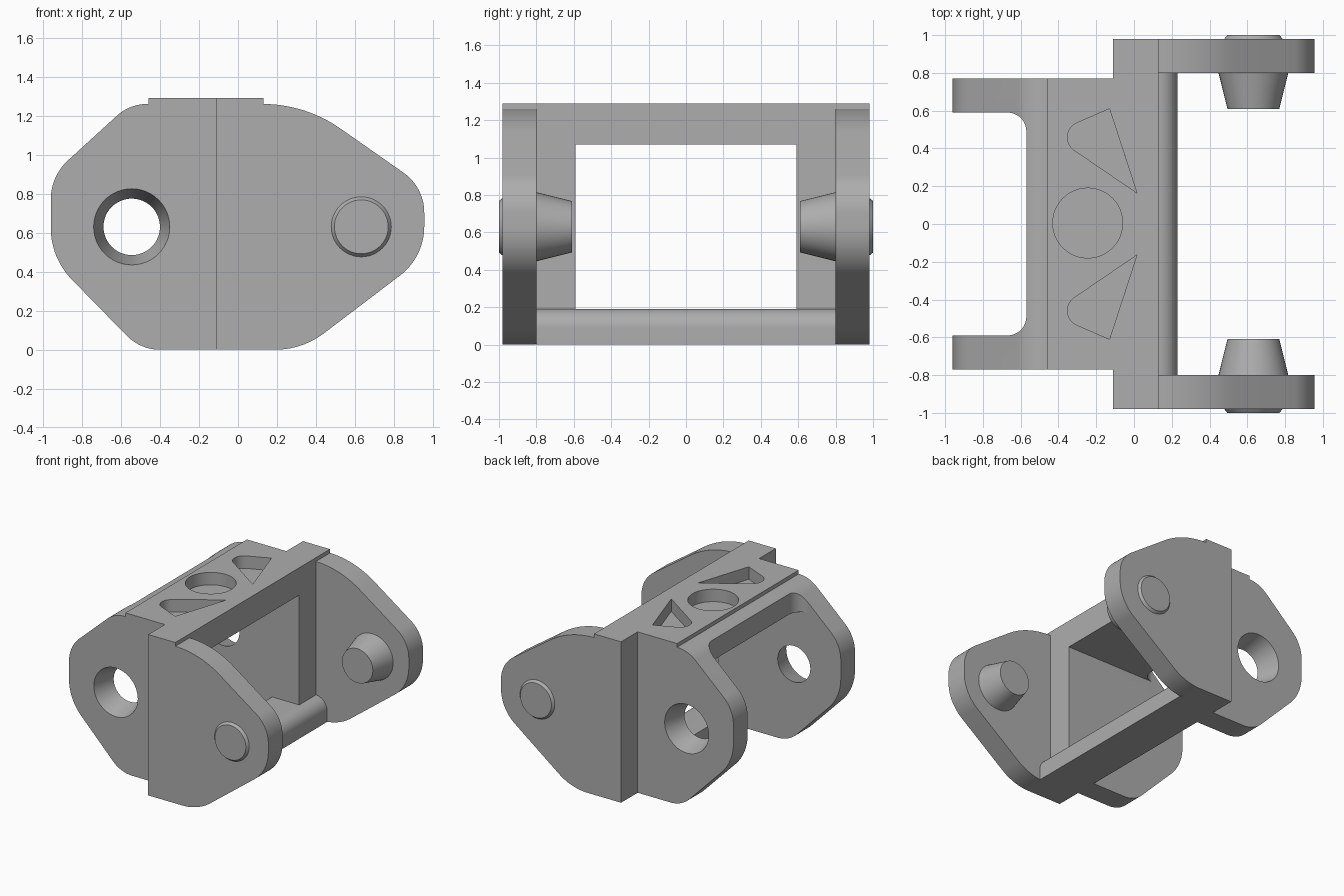
import bpy, bmesh, math
from mathutils import Vector, Matrix

cube = bpy.data.objects.get("Cube")
if cube:
    bpy.data.objects.remove(cube, do_unlink=True)

grey = bpy.data.materials.new("plain grey")
grey.use_nodes = True
tone = (0.42, 0.42, 0.42, 1)
grey.diffuse_color = tone
grey.node_tree.nodes["Principled BSDF"].inputs["Base Color"].default_value = tone


def finish(name, bm):
    bmesh.ops.recalc_face_normals(bm, faces=bm.faces)
    mesh = bpy.data.meshes.new(name)
    bm.to_mesh(mesh)
    bm.free()
    mesh.materials.append(grey)
    obj = bpy.data.objects.new(name, mesh)
    bpy.context.collection.objects.link(obj)
    return obj


def rounded(corners, steps=14):
    """Outline from (a, b, tangent length) corners; a zero length stays sharp."""
    pts = []
    for i, (a, b, t) in enumerate(corners):
        c = Vector((a, b))
        if not t:
            pts.append(c)
            continue
        d0 = (Vector(corners[i - 1][:2]) - c).normalized()
        d1 = (Vector(corners[(i + 1) % len(corners)][:2]) - c).normalized()
        w = math.sin(d0.angle(d1) / 2)
        for k in range(steps + 1):
            u = k / steps
            k0, k1, k2 = (1 - u) ** 2, 2 * w * u * (1 - u), u * u
            pts.append(((c + d0 * t) * k0 + c * k1 + (c + d1 * t) * k2) / (k0 + k1 + k2))
    return pts


def prism(name, corners, lo, hi, axis="y"):
    """Extrude an outline along y (outline in x, z) or along z (outline in x, y)."""
    bm = bmesh.new()
    place = (lambda p, h: (p.x, h, p.y)) if axis == "y" else (lambda p, h: (p.x, p.y, h))
    pts = rounded(corners)
    ends = [[bm.verts.new(place(p, h)) for p in pts] for h in (lo, hi)]
    for ring in ends:
        bm.faces.new(ring)
    for i in range(len(pts)):
        bm.faces.new((ends[0][i - 1], ends[0][i], ends[1][i], ends[1][i - 1]))
    return finish(name, bm)


def box(name, x0, x1, y0, y1, z0, z1):
    return prism(name, [(x0, z0, 0), (x1, z0, 0), (x1, z1, 0), (x0, z1, 0)], y0, y1)


def cone(name, side, x, z, y0, y1, r0, r1):
    """Tapered round along y, mirrored by side."""
    bm = bmesh.new()
    bmesh.ops.create_cone(bm, cap_ends=True, segments=48, radius1=r0, radius2=r1, depth=y1 - y0)
    turn = Matrix.Rotation(-side * math.pi / 2, 4, "X")
    bm.transform(Matrix.Translation((x, side * (y0 + y1) / 2, z)) @ turn)
    return finish(name, bm)


def combine(target, other, operation):
    mod = target.modifiers.new(operation, "BOOLEAN")
    mod.operation, mod.solver, mod.object = operation, "EXACT", other
    bpy.context.view_layer.objects.active = target
    bpy.ops.object.modifier_apply(modifier=mod.name)
    bpy.data.objects.remove(other, do_unlink=True)


def smooth(obj):
    bpy.ops.object.select_all(action="DESELECT")
    obj.select_set(True)
    bpy.context.view_layer.objects.active = obj
    bpy.ops.object.shade_smooth_by_angle(angle=math.radians(25))


# Rear arms and top beam start as one solid
body = prism("bracket_body", [
    (0.05, 0, 0), (0.05, 1.26, 0), (-0.555, 1.26, 0.09), (-0.96, 0.89, 0.12),
    (-0.96, 0.47, 0.155), (-0.5, 0, 0.1)], -0.77, 0.77)

# Upright frame and raised top slab
combine(body, box("frame", -0.11, 0.13, -0.98, 0.98, 0, 1.29), "UNION")
combine(body, box("top_slab", -0.46, 0.05, -0.77, 0.77, 1.2, 1.29), "UNION")

# Front side plates
for s in (-1, 1):
    plate = prism("side_plate", [
        (-0.11, 0, 0), (0.33, 0, 0.14), (0.955, 0.475, 0.156), (0.955, 0.833, 0.13),
        (0.345, 1.26, 0.22), (-0.11, 1.26, 0)], *sorted((s * 0.8, s * 0.98)))
    combine(body, plate, "UNION")

# Opening through the frame and gap between the rear arms
combine(body, prism("window", [
    (-1.2, -0.1, 0), (-0.11, -0.1, 0), (-0.11, 0.19, 0), (0.4, 0.19, 0),
    (0.4, 1.07, 0), (-1.2, 1.07, 0)], -0.59, 0.59), "DIFFERENCE")
combine(body, prism("arm_gap", [
    (-1.2, -0.59, 0), (-0.57, -0.59, 0.1), (-0.57, 0.59, 0.1), (-1.2, 0.59, 0)],
    0.9, 1.4, "z"), "DIFFERENCE")

# Bottom bar with rounded front edge
combine(body, prism("bottom_bar", [
    (-0.11, 0, 0), (0.23, 0, 0), (0.23, 0.19, 0.1), (-0.11, 0.19, 0)], -0.81, 0.81), "UNION")

# Pockets in the top slab
floor, above = 1.19, 1.4
r = 0.1
ring = [(-0.245 + 0.185 * math.cos(k * math.pi / 24), 0.005 + 0.185 * math.sin(k * math.pi / 24), 0)
        for k in range(48)]
combine(body, prism("round_pocket", ring, floor, above, "z"), "DIFFERENCE")
for s in (-1, 1):
    combine(body, prism("wedge_pocket", [
        (0.015, s * 0.165, 0), (-0.13, s * 0.61, 0), (-0.44, s * 0.475, 0.15)],
        floor, above, "z"), "DIFFERENCE")

# Tapered pivot holes in the rear arms
for s in (-1, 1):
    combine(body, cone("hole", s, -0.545, 0.63, 0.58, 0.78, 0.142, 0.198), "DIFFERENCE")
smooth(body)

# Tapered pivot pins inside the side plates, with low buttons outside
for s, label in ((-1, "front"), (1, "back")):
    smooth(cone(label + "_pin", s, 0.632, 0.63, 0.61, 0.81, 0.137, 0.187))
    smooth(cone(label + "_button", s, 0.632, 0.63, 0.97, 1.0, 0.162, 0.138))
